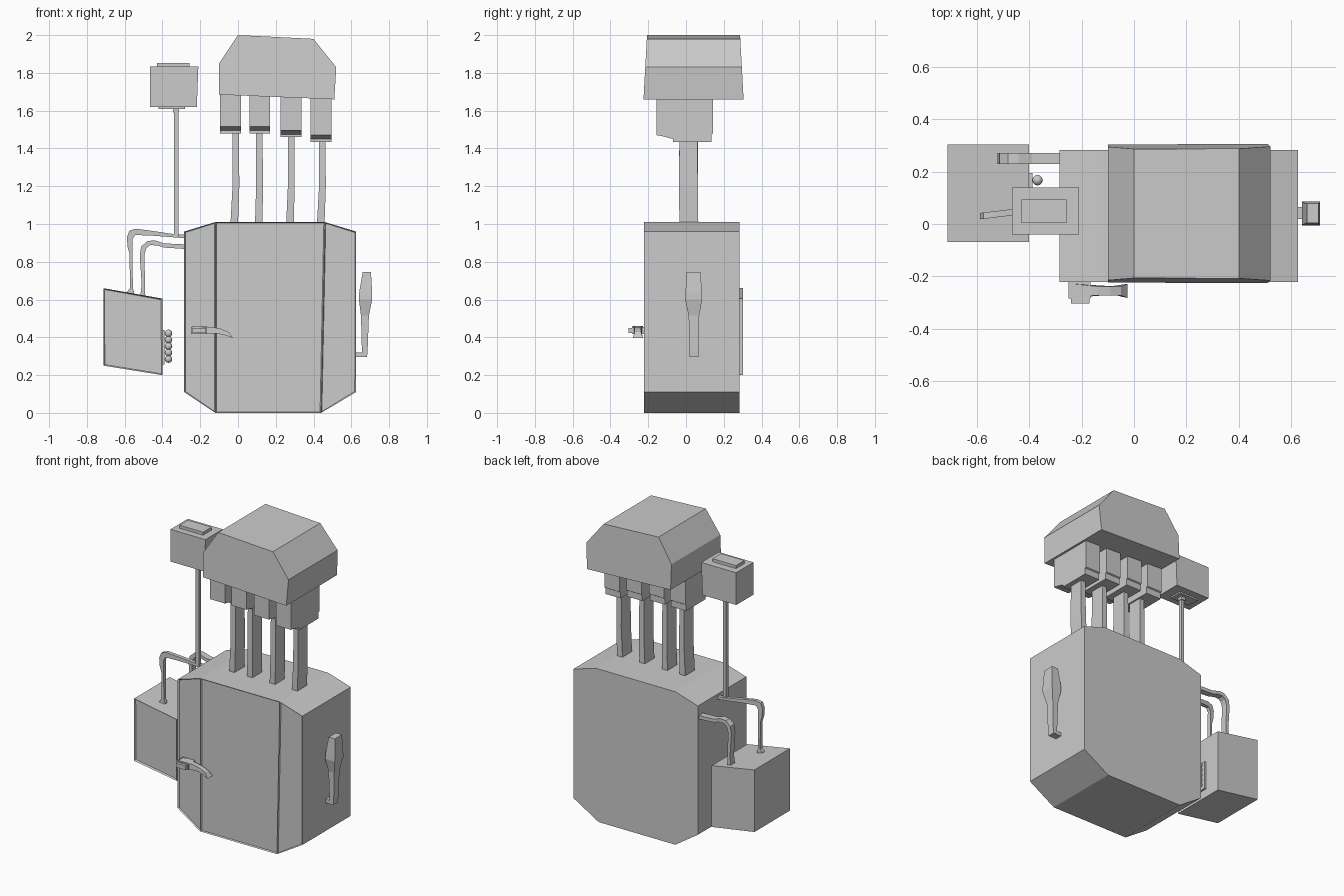
import bpy, bmesh
from mathutils import Vector

if "Cube" in bpy.data.objects:
    bpy.data.objects.remove(bpy.data.objects["Cube"])


def finish(name, bm):
    bmesh.ops.recalc_face_normals(bm, faces=bm.faces)
    me = bpy.data.meshes.new(name)
    bm.to_mesh(me)
    bm.free()
    ob = bpy.data.objects.new(name, me)
    bpy.context.collection.objects.link(ob)
    return ob


def prism(name, pts, y0, y1, warp=None, splits=(), rim=None):
    """Extrude an (x, z) outline from y0 to y1; optionally split and recess the front."""
    bm = bmesh.new()
    front = [bm.verts.new((x, y0, z)) for x, z in pts]
    back = [bm.verts.new((x, y1, z)) for x, z in pts]
    n = len(pts)
    bm.faces.new(front)
    bm.faces.new(back[::-1])
    for i in range(n):
        j = (i + 1) % n
        bm.faces.new((front[i], back[i], back[j], front[j]))
    bmesh.ops.recalc_face_normals(bm, faces=bm.faces)
    for a, b in splits:
        bmesh.ops.connect_verts(bm, verts=[front[a], front[b]])
    if rim:
        faces = [f for f in bm.faces if all(abs(v.co.y - y0) < 1e-5 for v in f.verts)]
        bmesh.ops.inset_individual(bm, faces=faces, thickness=rim[0], depth=-rim[1])
    if warp:
        for v in bm.verts:
            v.co.y = warp(v.co)
    return finish(name, bm)


def loft(name, rings):
    """Join rectangular rings, each given as (z, x0, x1, y0, y1)."""
    bm = bmesh.new()
    loops = [[bm.verts.new((x, y, z)) for x, y in ((a, c), (b, c), (b, d), (a, d))]
             for z, a, b, c, d in rings]
    bm.faces.new(loops[0])
    bm.faces.new(loops[-1])
    for lo, hi in zip(loops, loops[1:]):
        for i in range(4):
            j = (i + 1) % 4
            bm.faces.new((lo[i], lo[j], hi[j], hi[i]))
    return finish(name, bm)


def box(name, x0, x1, y0, y1, z0, z1):
    return loft(name, [(z0, x0, x1, y0, y1), (z1, x0, x1, y0, y1)])


# Main cabinet with three shallow recessed front panels
prism("cabinet", [(-.285, .96), (-.12, 1.01), (.46, 1.01), (.625, .96),
                  (.625, .11), (.44, 0), (-.12, 0), (-.285, .11)],
      -.222, .283, splits=((1, 6), (2, 5)), rim=(.008, .008))

# Tapered hood on top
prism("hood", [(-.10, 1.685), (-.10, 1.85), (0, 2.0), (.40, 1.98), (.52, 1.83), (.51, 1.66)],
      0, 1, warp=lambda c: (-.225 + .055 * (c.z - 1.66)) if c.y < .5 else (.305 - .055 * (c.z - 1.66)))

# Four stacks: rectangular pipe, collar and stepped canister under the hood
for i, (cx, b, top, p0, p1) in enumerate([(-.04, 1.48, 1.69, -.02, -.012),
                                          (.115, 1.48, 1.685, .11, .113),
                                          (.28, 1.46, 1.68, .275, .281),
                                          (.44, 1.435, 1.675, .438, .446)], 1):
    loft(f"stack_pipe_{i}", [(1.0, p0 - .02, p0 + .02, -.035, .065),
                             (1.2, p1 - .017, p1 + .019, -.037, .063),
                             (b + .02, p1 - .017, p1 + .017, -.035, .06)])
    can = prism(f"canister_{i}", [(-.155, top), (-.155, b + .035), (-.125, b + .03), (-.07, b + .015),
                                  (-.07, b), (.135, b), (.135, b + .04), (.143, b + .045), (.143, top)],
                -.055, .055)
    # The outline is drawn in side view, so swap x and y
    for v in can.data.vertices:
        v.co = Vector((cx - v.co.y, v.co.x, v.co.z))
    
# Side tank with recessed front
prism("side_tank", [(-.712, .66), (-.40, .605), (-.40, .20), (-.712, .25)],
      -.068, .303, rim=(.009, .01))

# Column of knobs on a strip beside the tank
box("knob_strip", -.402, -.388, .135, .195, .255, .44)
for i in range(5):
    bm = bmesh.new()
    bmesh.ops.create_uvsphere(bm, u_segments=12, v_segments=8, radius=.02)
    bmesh.ops.translate(bm, verts=bm.verts, vec=(-.368, .167, .285 + .034 * i))
    for f in bm.faces:
        f.smooth = True
    finish(f"knob_{i + 1}", bm)

# Bent pipes from the cabinet down to the tank
prism("tank_pipe_front", [(-.28, .945), (-.33, .945), (-.45, .963), (-.54, .975), (-.575, .965), (-.588, .93),
                          (-.585, .88), (-.574, .84), (-.572, .66), (-.588, .64), (-.588, .62), (-.55, .62),
                          (-.55, .64), (-.557, .66), (-.558, .92), (-.545, .942), (-.45, .938), (-.28, .925)],
      .02, .044, warp=lambda c: c.y + .12 * (c.x + .57))
prism("tank_pipe_back", [(-.28, .892), (-.39, .897), (-.44, .913), (-.48, .91), (-.513, .88), (-.52, .83),
                         (-.51, .68), (-.518, .61), (-.49, .61), (-.492, .64), (-.495, .84),
                         (-.485, .872), (-.465, .888), (-.43, .887), (-.39, .875), (-.28, .868)],
      .228, .27)

# Gauge box on a thin post
box("gauge_post", -.338, -.316, .042, .064, .93, 1.62)
box("gauge_post_sleeve", -.345, -.312, .037, .069, 1.59, 1.62)
loft("gauge_box", [(1.62, -.465, -.218, -.04, .14), (1.833, -.465, -.21, -.04, .14)])
box("gauge_top_plate", -.43, -.257, .003, .093, 1.82, 1.853)
box("gauge_bottom_plate", -.42, -.28, .01, .093, 1.61, 1.63)

# Lever on the right side
loft("side_lever", [(.297, .655, .683, .018, .066), (.328, .656, .686, .018, .066),
                    (.515, .651, .693, .014, .07), (.60, .64, .71, -.005, .085),
                    (.64, .642, .71, -.003, .083), (.745, .66, .704, .004, .078)])
box("side_lever_foot", .62, .67, .02, .064, .297, .32)

# Door latch on the front
box("latch_base", -.25, -.165, -.285, -.215, .418, .455)
box("latch_pivot", -.24, -.17, -.304, -.28, .423, .45)
prism("latch_handle", [(-.24, .46), (-.14, .455), (-.09, .445), (-.05, .427), (-.025, .396),
                       (-.07, .411), (-.11, .42), (-.24, .418)],
      -.28, -.235,
      warp=lambda c: (-.255 + (c.y + .2575) * (1.2 if c.x < -.2 or c.x > -.04 else .75)))
